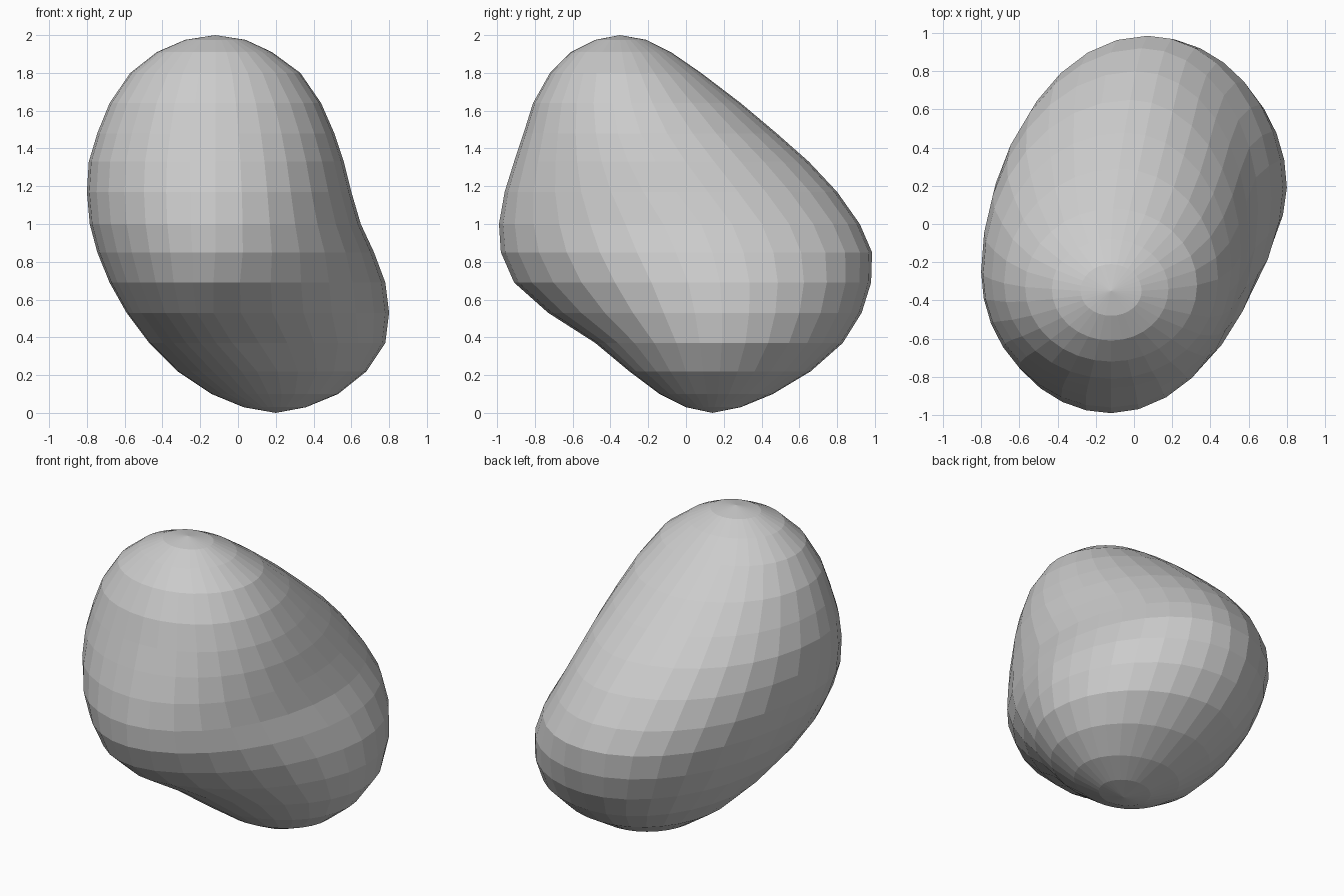
import bpy, bmesh, math

SEGMENTS = 32

# Horizontal sections of the lump:
# z, left x, right x, front y, back y, then where each extreme is touched:
# y of left, y of right, x of front, x of back
SECTIONS = [
    (0.03, 0.03, 0.36, 0.00, 0.29, 0.14, 0.15, 0.19, 0.20),
    (0.10, -0.14, 0.53, -0.14, 0.46, 0.13, 0.17, 0.16, 0.18),
    (0.22, -0.32, 0.68, -0.30, 0.66, 0.10, 0.18, 0.10, 0.16),
    (0.37, -0.47, 0.78, -0.48, 0.83, 0.03, 0.19, -0.03, 0.13),
    (0.53, -0.59, 0.80, -0.73, 0.93, -0.05, 0.19, -0.13, 0.10),
    (0.69, -0.68, 0.78, -0.91, 0.98, -0.12, 0.18, -0.13, 0.08),
    (0.85, -0.745, 0.72, -0.98, 0.985, -0.17, 0.14, -0.12, 0.07),
    (1.00, -0.785, 0.65, -0.99, 0.92, -0.22, 0.08, -0.12, 0.04),
    (1.17, -0.80, 0.60, -0.96, 0.80, -0.25, -0.05, -0.12, 0.01),
    (1.33, -0.79, 0.56, -0.91, 0.65, -0.27, -0.16, -0.12, -0.02),
    (1.48, -0.745, 0.51, -0.86, 0.48, -0.29, -0.24, -0.12, -0.05),
    (1.64, -0.68, 0.44, -0.81, 0.29, -0.31, -0.29, -0.12, -0.08),
    (1.80, -0.57, 0.33, -0.72, 0.08, -0.33, -0.32, -0.12, -0.11),
    (1.91, -0.43, 0.18, -0.61, -0.08, -0.34, -0.34, -0.12, -0.12),
    (1.975, -0.28, 0.04, -0.48, -0.21, -0.35, -0.35, -0.12, -0.12),
]
BOTTOM, TOP = (0.20, 0.14, 0.0), (-0.12, -0.35, 2.0)


def section_point(sec, angle):
    """Point on an outline made of four joined quarter ellipses."""
    z, x0, x1, y0, y1, y_left, y_right, x_front, x_back = sec
    c, s = math.cos(angle), math.sin(angle)
    right, back = c >= 0, s >= 0
    cx = x_back if back else x_front
    cy = y_right if right else y_left
    rx = (x1 if right else x0) - cx
    ry = (y1 if back else y0) - cy
    # flatten the front right quarter, in the saddle between the two lobes
    n = 2.0
    if right and not back:
        n -= 0.27 * math.exp(-((z - 0.62) / 0.28) ** 2)
    return (cx + rx * abs(c) ** (2 / n), cy + ry * abs(s) ** (2 / n), z)


# Loft the sections into a closed skin
bm = bmesh.new()
rings = [[bm.verts.new(section_point(sec, 2 * math.pi * i / SEGMENTS))
          for i in range(SEGMENTS)] for sec in SECTIONS]
bottom, top = bm.verts.new(BOTTOM), bm.verts.new(TOP)
for i in range(SEGMENTS):
    j = (i + 1) % SEGMENTS
    for low, high in zip(rings, rings[1:]):
        bm.faces.new((low[i], low[j], high[j], high[i]))
    bm.faces.new((bottom, rings[0][j], rings[0][i]))
    bm.faces.new((top, rings[-1][i], rings[-1][j]))
bmesh.ops.recalc_face_normals(bm, faces=bm.faces)

# Faceted boulder
mesh = bpy.data.meshes.new("boulder")
bm.to_mesh(mesh)
bm.free()
boulder = bpy.data.objects.new("boulder", mesh)
bpy.context.collection.objects.link(boulder)
